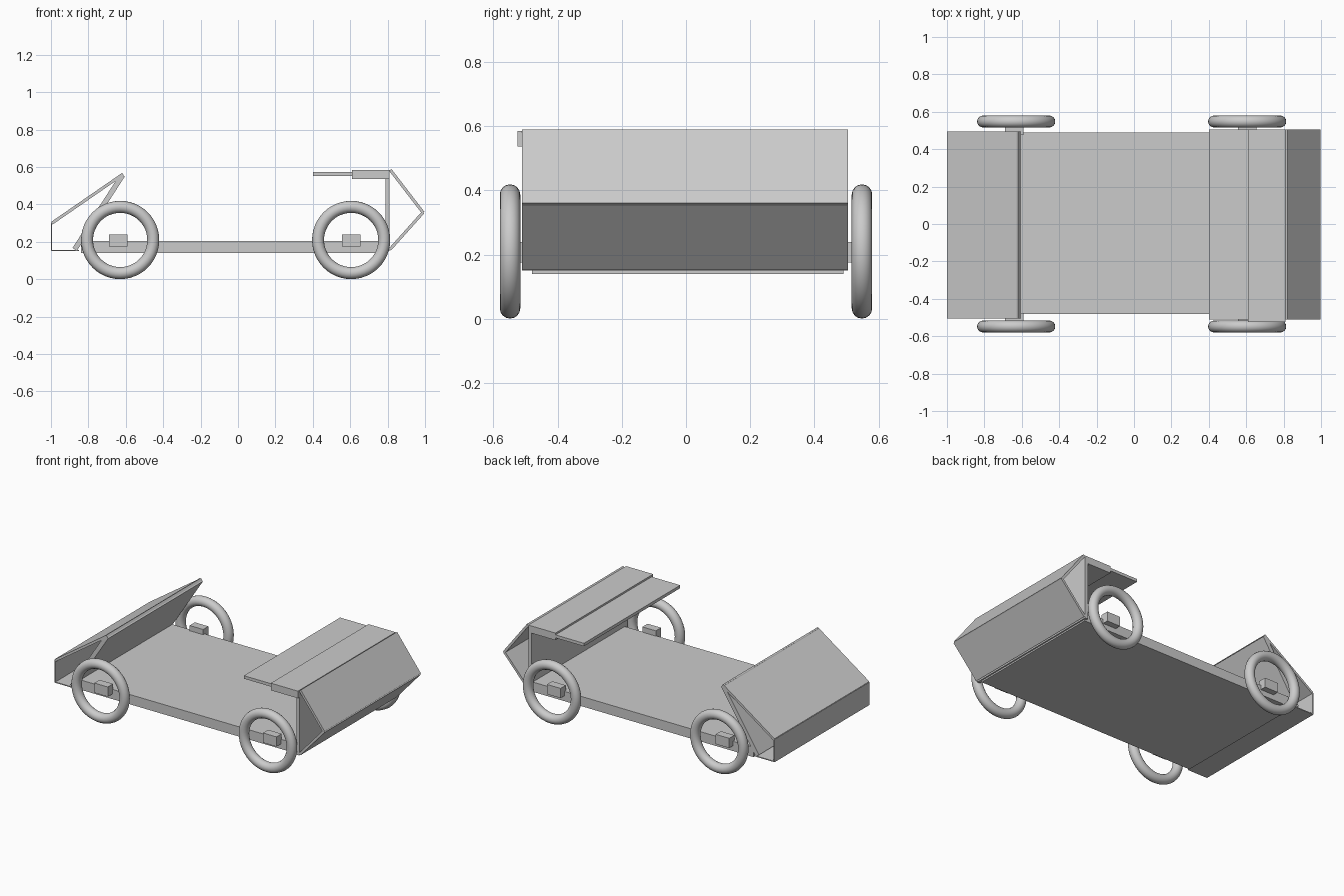
import bpy
import bmesh
from mathutils import Vector

default = bpy.data.objects.get("Cube")
if default:
    bpy.data.objects.remove(default, do_unlink=True)

grey = bpy.data.materials.new("light_grey")
grey.use_nodes = True
color = (0.6, 0.6, 0.6, 1)
grey.diffuse_color = color
grey.node_tree.nodes["Principled BSDF"].inputs["Base Color"].default_value = color


def extrude_profile(name, points, y_min, y_max):
    """Extrude a closed x-z outline along y."""
    mesh = bpy.data.meshes.new(name)
    bm = bmesh.new()
    face = bm.faces.new([bm.verts.new((x, y_min, z)) for x, z in points])
    result = bmesh.ops.extrude_face_region(bm, geom=[face])
    new_verts = [g for g in result["geom"] if isinstance(g, bmesh.types.BMVert)]
    bmesh.ops.translate(bm, verts=new_verts, vec=(0, y_max - y_min, 0))
    bmesh.ops.recalc_face_normals(bm, faces=bm.faces)
    bm.to_mesh(mesh)
    bm.free()
    mesh.materials.append(grey)
    obj = bpy.data.objects.new(name, mesh)
    bpy.context.collection.objects.link(obj)
    return obj


def box(name, x, y, z):
    x0, x1 = x
    z0, z1 = z
    return extrude_profile(name, [(x0, z0), (x1, z0), (x1, z1), (x0, z1)], *y)


def panel(name, start, end, thickness, y):
    """Flat board running from start to end in x-z, centred on that line."""
    a, b = Vector(start), Vector(end)
    d = (b - a).normalized()
    n = Vector((-d.y, d.x)) * thickness / 2
    return extrude_profile(name, [a - n, b - n, b + n, a + n], *y)


# Flat deck
box("deck", (-0.84, 0.8), (-0.48, 0.49), (0.14, 0.205))

# Wedge at the right end: thin outer walls and a leaning inner board
wedge_y = (-0.505, 0.495)
panel("wedge_slope", (-0.995, 0.3), (-0.615, 0.562), 0.016, wedge_y)
panel("wedge_inner_board", (-0.873, 0.16), (-0.617, 0.557), 0.028, wedge_y)
box("wedge_end_wall", (-1, -0.994), wedge_y, (0.15, 0.302))
box("wedge_floor", (-1, -0.85), wedge_y, (0.15, 0.156))

# Pointed nose at the left end
nose_y = (-0.51, 0.505)
box("nose_upright_board", (0.788, 0.81), nose_y, (0.15, 0.55))
panel("nose_upper_panel", (0.814, 0.585), (0.99, 0.356), 0.016, nose_y)
panel("nose_lower_panel", (0.99, 0.358), (0.812, 0.159), 0.016, nose_y)

# Tabletop over the nose, with a thinner leaf
box("tabletop", (0.61, 0.81), (-0.525, 0.505), (0.537, 0.585))
box("table_leaf", (0.4, 0.61), nose_y, (0.553, 0.573))

# Wheels and axle blocks
for end, x in (("right", -0.63), ("left", 0.605)):
    for side, s in (("front", -1), ("back", 1)):
        bpy.ops.mesh.primitive_torus_add(
            location=(x, s * 0.548, 0.21), rotation=(1.570796, 0, 0),
            major_radius=0.177, minor_radius=0.032,
            major_segments=48, minor_segments=16)
        wheel = bpy.context.object
        wheel.name = f"{side}_{end}_wheel"
        wheel.data.materials.append(grey)
        bpy.ops.object.shade_smooth()
        bx = x - 0.01 if end == "right" else x
        box(f"{side}_{end}_axle_block", (bx - 0.05, bx + 0.05),
            sorted((s * 0.475, s * 0.53)), (0.175, 0.24))
